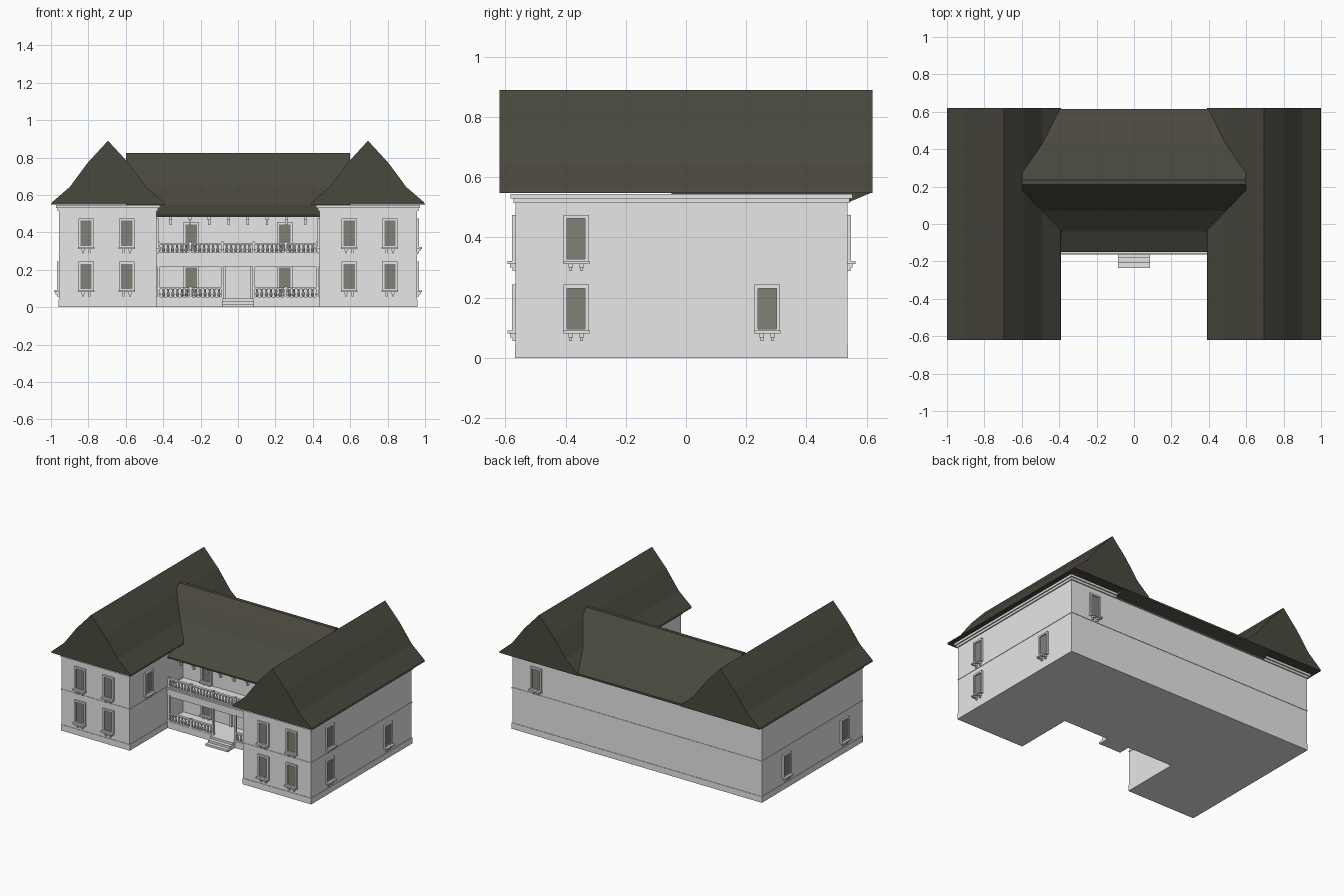
import bpy, bmesh, math
from mathutils import Matrix, Vector

if "Cube" in bpy.data.objects:
    bpy.data.objects.remove(bpy.data.objects["Cube"])


def material(name, rgb):
    m = bpy.data.materials.new(name)
    m.diffuse_color = (*rgb, 1)
    m.use_nodes = True
    m.node_tree.nodes["Principled BSDF"].inputs["Base Color"].default_value = m.diffuse_color
    return m


WALL = material("pale plaster", (0.8, 0.8, 0.8))
ROOF = material("dark roof", (0.068, 0.065, 0.048))
GLASS = material("grey glass", (0.22, 0.22, 0.19))


def add_box(bm, x0, x1, y0, y1, z0, z1, mat=0):
    size = Vector((x1 - x0, y1 - y0, z1 - z0))
    mid = Vector((x0 + x1, y0 + y1, z0 + z1)) / 2
    r = bmesh.ops.create_cube(bm, size=1, matrix=Matrix.Translation(mid) @ Matrix.Diagonal((*size, 1)))
    for f in {f for v in r["verts"] for f in v.link_faces}:
        f.material_index = mat


def finish(bm, name, mats):
    bmesh.ops.recalc_face_normals(bm, faces=bm.faces)
    me = bpy.data.meshes.new(name)
    bm.to_mesh(me)
    bm.free()
    for m in mats:
        me.materials.append(m)
    ob = bpy.data.objects.new(name, me)
    bpy.context.collection.objects.link(ob)
    return ob


def boxes(name, items, mats=(WALL,)):
    bm = bmesh.new()
    for b in items:
        add_box(bm, *b)
    return finish(bm, name, mats)


def prism(name, profile, to_start, extrude):
    """Closed prism: profile points placed by to_start, then extruded."""
    bm = bmesh.new()
    f = bm.faces.new([bm.verts.new(to_start(*p)) for p in profile])
    r = bmesh.ops.extrude_face_region(bm, geom=[f])
    bmesh.ops.translate(bm, vec=extrude, verts=[g for g in r["geom"] if isinstance(g, bmesh.types.BMVert)])
    return finish(bm, name, (ROOF,))


XO, XI, YF, YB, TOP = 0.957, 0.435, -0.566, 0.536, 0.545
PORCH, FACADE = -0.155, 0.02

# Wings with plinth, string course and stepped cornice
for s, side in ((-1, "left"), (1, "right")):
    def slab(grow, z0, z1):
        a, b = sorted((s * (XI - grow), s * (XO + grow)))
        return (a, b, YF - grow, YB + grow, z0, z1)
    boxes(side + "_wing", [slab(0, 0, TOP)])
    boxes(side + "_wing_trim", [slab(0.003, 0.0, 0.042), slab(0.003, 0.281, 0.288),
                                slab(0.008, 0.515, 0.53), slab(0.017, 0.53, TOP)])
    # Bell-cast gable roof
    half = [(0.305, 0.548), (0.3, 0.56), (0.205, 0.642), (0.11, 0.77)]
    prof = half + [(0, 0.89)] + [(-x, z) for x, z in reversed(half)]
    prism(side + "_wing_roof", prof, lambda x, z: (s * 0.695 + x, -0.62, z), (0, 1.24, 0))

# Central block
boxes("main_block", [(-XI, XI, FACADE, YB, 0, TOP)])
boxes("main_block_trim", [(-XI, XI, 0.4, YB + 0.003, 0, 0.042), (-XI, XI, 0.4, YB + 0.003, 0.281, 0.288),
                          (-XI, XI, 0.4, YB + 0.008, 0.515, 0.53), (-XI, XI, 0.4, YB + 0.017, 0.53, TOP)])
prism("main_roof", [(-0.15, 0.482), (-0.15, 0.492), (-0.04, 0.55), (0.07, 0.645), (0.14, 0.735), (0.21, 0.823),
                    (0.235, 0.823), (0.33, 0.735), (0.43, 0.642), (0.615, 0.562), (0.615, 0.548), (0.5, 0.5)],
      lambda y, z: (-0.6, y, z), (1.2, 0, 0))

# Porch, balcony deck and front beam
boxes("porch_floor", [(-XI, XI, PORCH, FACADE, 0, 0.045)])
boxes("balcony_deck", [(-XI, XI, PORCH, FACADE, 0.232, 0.28), (-XI, XI, PORCH - 0.008, FACADE, 0.272, 0.283),
                       (-XI, XI, PORCH + 0.005, PORCH + 0.02, 0.218, 0.232)])

# Entrance posts and intermediate posts
posts = []
for x in (-0.425, -0.255, -0.085, 0.085, 0.255, 0.425):
    low_top = 0.232 if abs(x) < 0.1 or abs(x) > 0.4 else 0.11
    posts.append((x - 0.007, x + 0.007, PORCH, PORCH + 0.015, 0.045, low_top))
    posts.append((x - 0.007, x + 0.007, PORCH, PORCH + 0.015, 0.283, 0.35))
boxes("porch_posts", posts)

# Door surround on the facade
boxes("door", [(-0.07, -0.055, FACADE - 0.012, FACADE, 0.045, 0.22), (0.055, 0.07, FACADE - 0.012, FACADE, 0.045, 0.22),
               (-0.055, 0.055, FACADE - 0.012, FACADE, 0.205, 0.22), (-0.055, 0.055, FACADE - 0.004, FACADE, 0.045, 0.205)])

# Entrance steps
boxes("steps", [(-0.085, 0.085, PORCH - 0.027 * (i + 1), PORCH, 0, 0.045 - 0.015 * i) for i in range(3)])

# Eave brackets
boxes("eave_brackets", [b for i in range(8) for x in (-0.36 + i * 0.103,) for b in (
    (x - 0.008, x + 0.008, -0.135, FACADE, 0.465, 0.485), (x - 0.006, x + 0.006, -0.125, -0.105, 0.438, 0.466))])


# Balustrades: rails and turned balusters
def balustrade(name, x0, x1, z, h=0.06):
    bm = bmesh.new()
    y = PORCH + 0.007
    add_box(bm, x0, x1, y - 0.007, y + 0.007, z, z + 0.009)
    add_box(bm, x0, x1, y - 0.009, y + 0.009, z + h - 0.008, z + h)
    n = round((x1 - x0) / 0.024)
    for i in range(n):
        x = x0 + (i + 0.5) * (x1 - x0) / n
        for za, zb, ra, rb in ((0.009, 0.024, 0.005, 0.009), (0.024, 0.038, 0.009, 0.004), (0.038, h - 0.008, 0.004, 0.007)):
            bmesh.ops.create_cone(bm, cap_ends=True, segments=8, radius1=ra, radius2=rb, depth=zb - za,
                                  matrix=Matrix.Translation((x, y, z + (za + zb) / 2)))
    finish(bm, name, (WALL,))


balustrade("balcony_railing", -XI, XI, 0.284)
balustrade("porch_railing_left", -XI, -0.09, 0.046)
balustrade("porch_railing_right", 0.09, XI, 0.046)


# Windows: frame, glass, sill and two brackets; angle turns them from the front
def window(x, y, z, angle=0):
    ob = boxes("window", [
        (-0.03, 0.03, -0.004, 0.004, 0.008, 0.145, 1),
        (-0.042, -0.03, -0.012, 0.004, 0, 0.157), (0.03, 0.042, -0.012, 0.004, 0, 0.157),
        (-0.03, 0.03, -0.012, 0.004, 0.145, 0.157), (-0.03, 0.03, -0.012, 0.004, 0, 0.01),
        (-0.044, 0.044, -0.027, 0.004, -0.006, 0.004),
        (-0.026, -0.01, -0.018, 0.004, -0.018, -0.006), (0.01, 0.026, -0.018, 0.004, -0.018, -0.006),
        (-0.023, -0.013, -0.01, 0.004, -0.03, -0.018), (0.013, 0.023, -0.01, 0.004, -0.03, -0.018)], (WALL, GLASS))
    ob.matrix_world = Matrix.Translation((x, y, z)) @ Matrix.Rotation(math.radians(angle), 4, "Z")


UP, LOW = 0.318, 0.086
for z in (UP, LOW):
    for x in (0.595, 0.812):
        window(x, YF, z)
        window(-x, YF, z)
    for x in (-0.25, 0.25):
        window(x, FACADE, z - 0.02)
window(XO, -0.365, UP, 90)
window(XO, -0.365, LOW, 90)
window(XO, 0.27, LOW, 90)
window(-XO, -0.365, LOW, -90)
window(-XO, 0.27, LOW, -90)
window(-XI, -0.365, UP, 90)
window(XI, -0.365, UP, -90)
window(0.77, YB, UP, 180)
